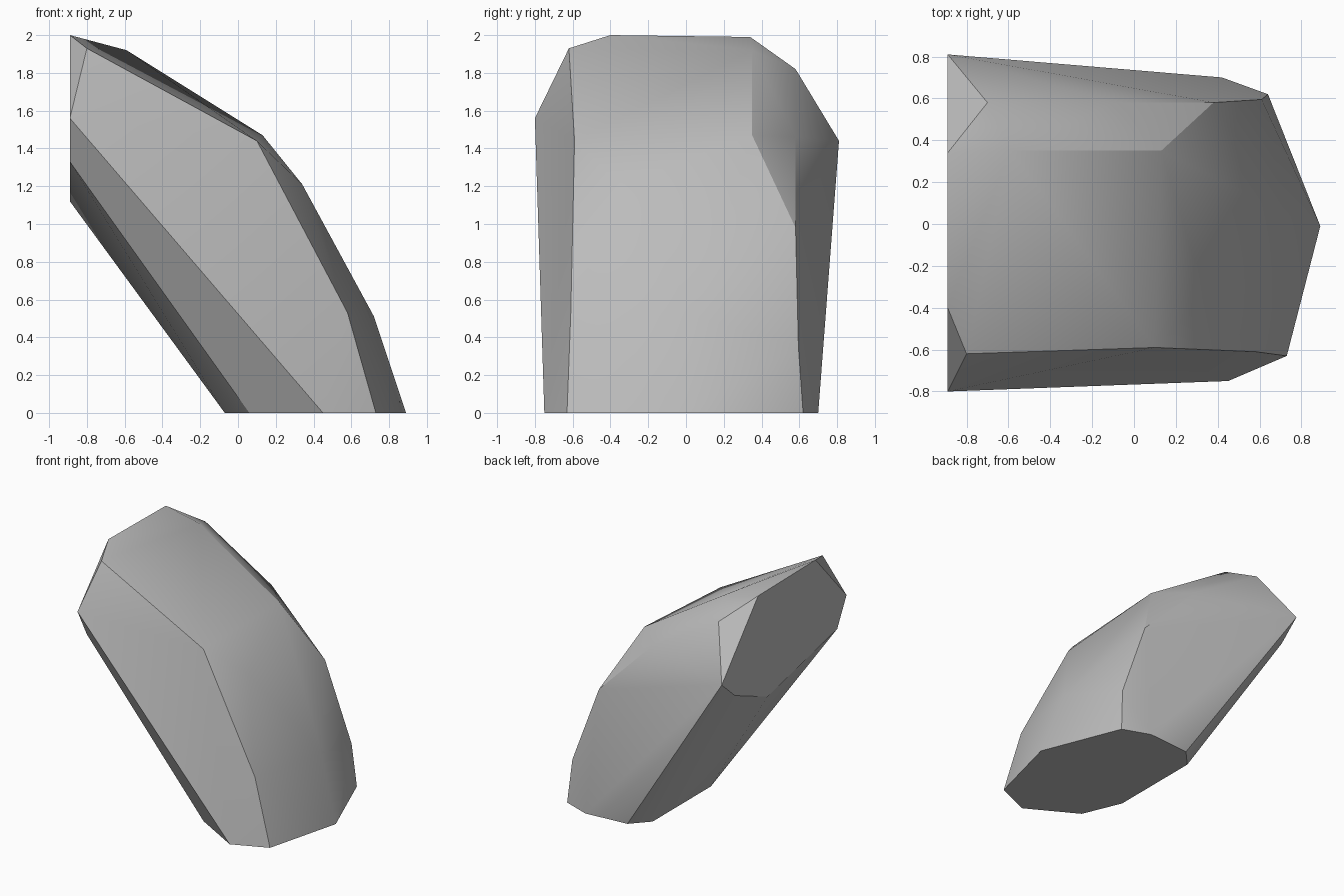
import bpy
import bmesh
import math

default_cube = bpy.data.objects.get("Cube")
if default_cube:
    bpy.data.objects.remove(default_cube, do_unlink=True)


def make_material(name, color):
    material = bpy.data.materials.new(name)
    material.use_nodes = True
    material.diffuse_color = color
    shader = next(n for n in material.node_tree.nodes if n.type == "BSDF_PRINCIPLED")
    shader.inputs["Base Color"].default_value = color
    shader.inputs["Roughness"].default_value = 0.9
    return material


def hull_object(name, points, material, sharp_angle):
    """Wrap a convex skin around the points and smooth its shallow edges."""
    bm = bmesh.new()
    for point in points:
        bm.verts.new(point)
    result = bmesh.ops.convex_hull(bm, input=bm.verts[:])
    unused = [v for v in bm.verts if not v.link_faces]
    bmesh.ops.delete(bm, geom=unused, context="VERTS")
    # Merge the triangles of the flat cut ends into single faces
    bmesh.ops.dissolve_limit(bm, angle_limit=math.radians(1),
                             verts=bm.verts[:], edges=bm.edges[:])
    bmesh.ops.recalc_face_normals(bm, faces=bm.faces[:])
    mesh = bpy.data.meshes.new(name)
    bm.to_mesh(mesh)
    bm.free()
    mesh.materials.append(material)
    obj = bpy.data.objects.new(name, mesh)
    bpy.context.collection.objects.link(obj)
    bpy.ops.object.select_all(action="DESELECT")
    obj.select_set(True)
    bpy.context.view_layer.objects.active = obj
    bpy.ops.object.shade_smooth_by_angle(angle=math.radians(sharp_angle))
    return obj


# Flat vertical cut at the high end, as (y, z) outline
CUT_X = -0.89
cut_outline = [(-0.4, 2), (0.34, 1.99), (0.81, 1.44), (0.64, 1.29),
               (0.22, 1.12), (-0.68, 1.33), (-0.8, 1.56)]

# Flat ground face, as (x, y) outline
ground_outline = [(0.73, -0.63), (0.89, -0.01), (0.64, 0.62), (0.42, 0.7),
                  (0.06, 0.67), (-0.07, 0.53), (-0.07, -0.22),
                  (0.06, -0.53), (0.45, -0.75)]

# Front shoulder, running down from the high end
front_ridge = [(-0.8, -0.62, 1.93), (0.1, -0.59, 1.44), (0.58, -0.61, 0.53)]

# Rounded crest between the shoulders
crest = [(-0.59, 0.35, 1.92), (0.13, 0.35, 1.47),
         (0.34, -0.35, 1.21), (0.72, 0.05, 0.51)]

# Back shoulder
back_ridge = [(-0.7, 0.58, 1.82), (-0.1, 0.58, 1.46),
              (0.38, 0.58, 0.98), (0.61, 0.595, 0.35)]

rock_points = [(CUT_X, y, z) for y, z in cut_outline]
rock_points += [(x, y, 0) for x, y in ground_outline]
rock_points += front_ridge + crest + back_ridge

stone = make_material("grey_stone", (0.5, 0.5, 0.5, 1))
hull_object("leaning_rock", rock_points, stone, 30)
